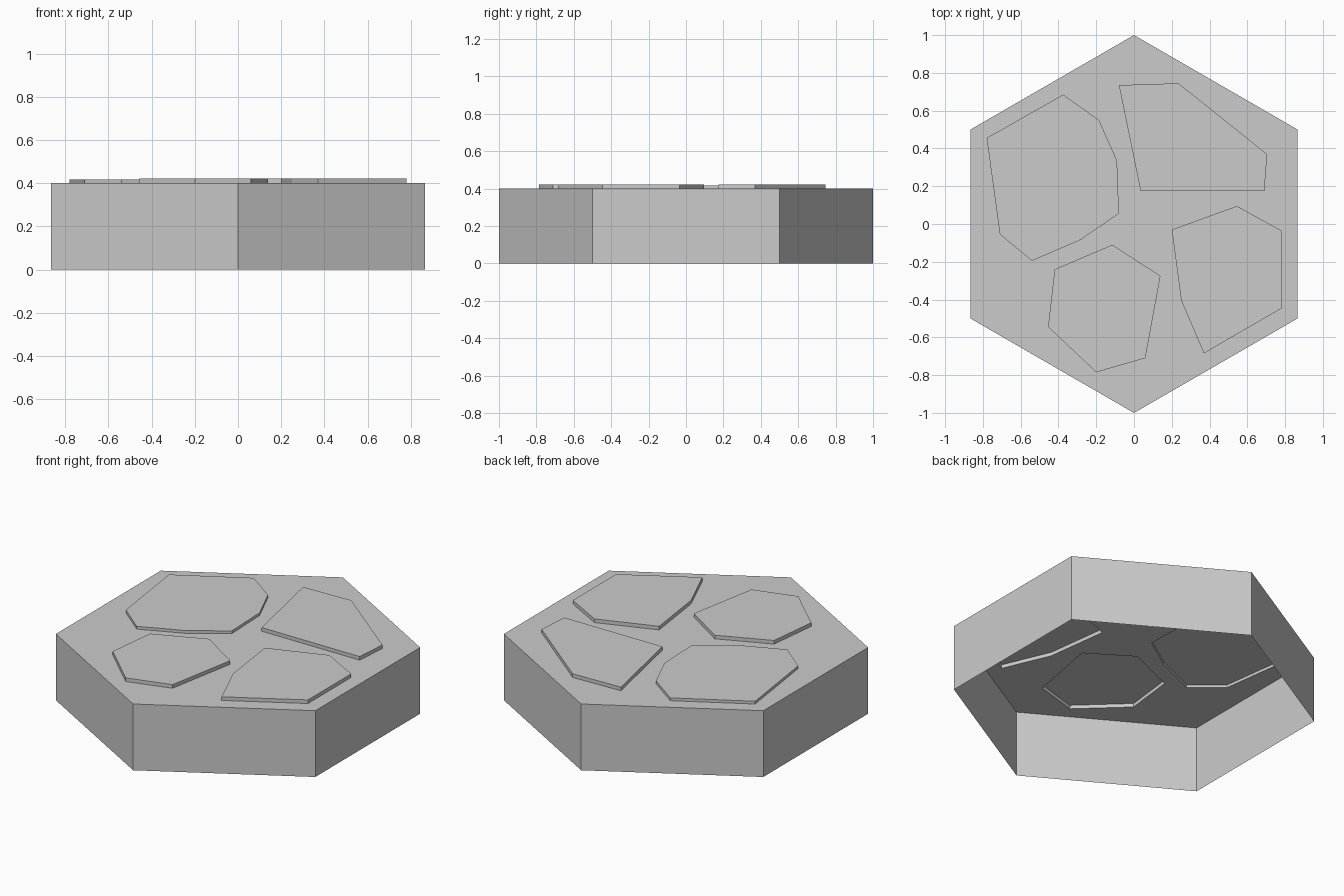
import bpy
import bmesh
from math import sin, cos, pi

if "Cube" in bpy.data.objects:
    bpy.data.objects.remove(bpy.data.objects["Cube"], do_unlink=True)

TOP = 0.4

stone = bpy.data.materials.new("stone_grey")
stone.use_nodes = True
stone.diffuse_color = (0.6, 0.6, 0.6, 1)
stone.node_tree.nodes["Principled BSDF"].inputs["Base Color"].default_value = (0.6, 0.6, 0.6, 1)

# Slab outlines: (raised height, corners)
SLABS = {
    "left_back_slab": (0.017, [(-.375, .685), (-.185, .55), (-.09, .335), (-.08, .055),
                               (-.285, -.085), (-.54, -.195), (-.71, -.055), (-.78, .455)]),
    "right_back_slab": (0.022, [(-.08, .735), (.235, .745), (.705, .37), (.69, .175), (.035, .175)]),
    "right_front_slab": (0.022, [(.2, -.03), (.545, .095), (.78, -.035), (.78, -.447),
                                 (.37, -.685), (.25, -.405)]),
    "left_front_slab": (0.022, [(-.115, -.11), (.14, -.275), (.06, -.71), (-.2, -.785),
                                (-.455, -.545), (-.42, -.24)]),
}


def ring(bm, points, z):
    """Closed loop of edges at height z."""
    verts = [bm.verts.new((x, y, z)) for x, y in points]
    return [bm.edges.new((a, b)) for a, b in zip(verts, verts[1:] + verts[:1])]


def extrude(bm, edges, dz):
    """Pull a loop up or down into walls and return the new loop."""
    new = bmesh.ops.extrude_edge_only(bm, edges=edges)["geom"]
    bmesh.ops.translate(bm, verts=[g for g in new if isinstance(g, bmesh.types.BMVert)],
                        vec=(0, 0, dz))
    return [g for g in new if isinstance(g, bmesh.types.BMEdge)]


def finish(bm, name):
    mesh = bpy.data.meshes.new(name)
    bm.to_mesh(mesh)
    bm.free()
    mesh.materials.append(stone)
    obj = bpy.data.objects.new(name, mesh)
    bpy.context.collection.objects.link(obj)


# Hexagonal tile, open underneath, with openings below each slab
bm = bmesh.new()
rim = ring(bm, [(sin(i * pi / 3), cos(i * pi / 3)) for i in range(6)], TOP)
holes = [e for _, pts in SLABS.values() for e in ring(bm, pts, TOP)]
bmesh.ops.triangle_fill(bm, edges=rim + holes, use_beauty=True, normal=(0, 0, 1))
extrude(bm, rim, -TOP)
bmesh.ops.recalc_face_normals(bm, faces=bm.faces)
if sum(f.normal.z for f in bm.faces) < 0:
    bmesh.ops.reverse_faces(bm, faces=bm.faces)
finish(bm, "hex_tile")

# Raised paving slabs: side walls and a flat cap
for name, (height, pts) in SLABS.items():
    bm = bmesh.new()
    cap = extrude(bm, ring(bm, pts, TOP), height)
    bmesh.ops.contextual_create(bm, geom=cap)
    bmesh.ops.recalc_face_normals(bm, faces=bm.faces)
    if sum(f.normal.z for f in bm.faces) < 0:
        bmesh.ops.reverse_faces(bm, faces=bm.faces)
    finish(bm, name)
